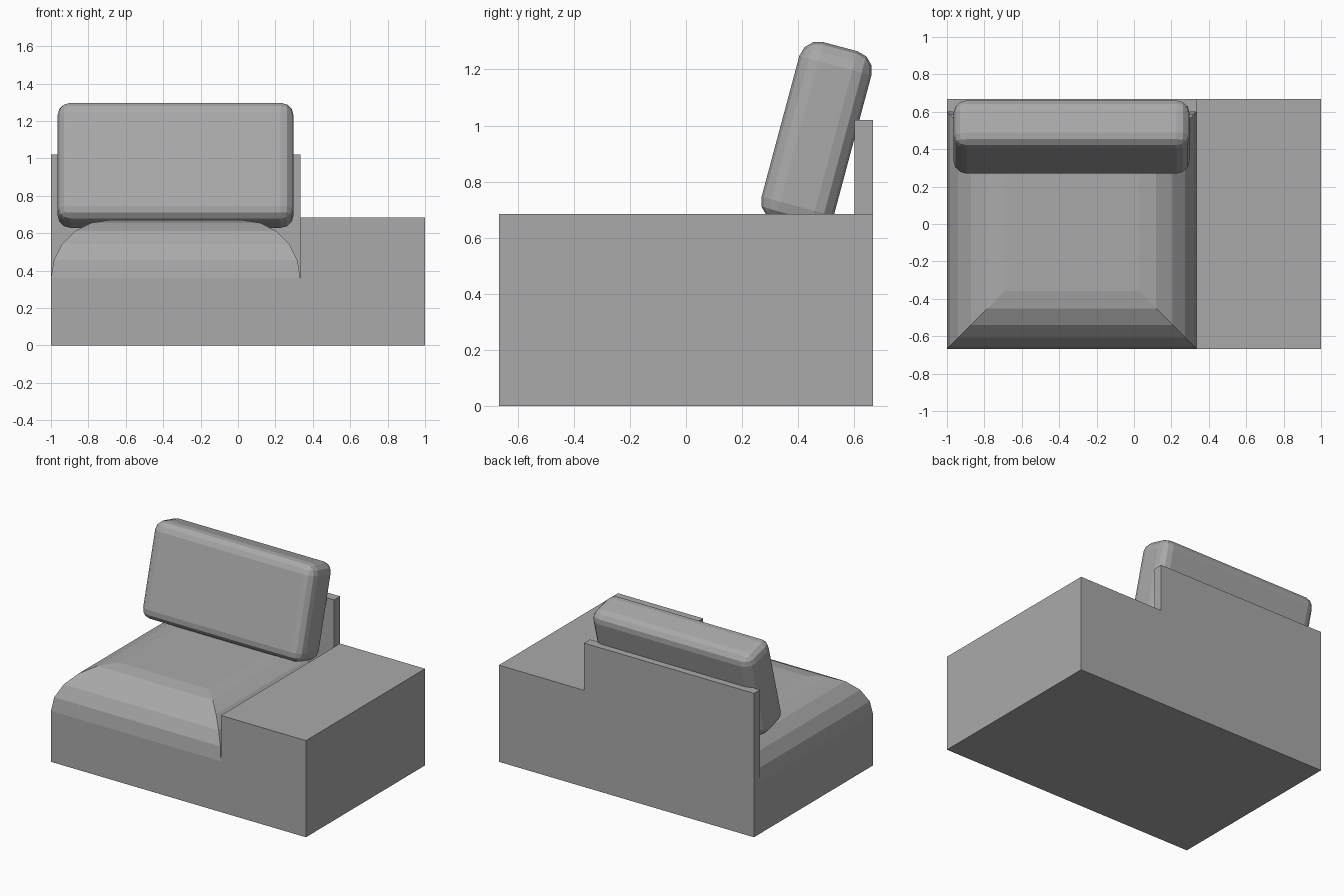
import bpy, bmesh
from math import radians
from mathutils import Vector, Matrix

cube = bpy.data.objects.get("Cube")
if cube:
    bpy.data.objects.remove(cube, do_unlink=True)

grey = bpy.data.materials.new("grey_fabric")
grey.use_nodes = True
grey.diffuse_color = (0.4, 0.4, 0.4, 1)
grey.node_tree.nodes["Principled BSDF"].inputs["Base Color"].default_value = (0.4, 0.4, 0.4, 1)


def box(name, low, high, bevel=0, segments=1, top_only=False):
    """Box between two corners, with all edges or just the top rim rounded."""
    low, high = Vector(low), Vector(high)
    centre, size = (low + high) / 2, high - low
    bm = bmesh.new()
    bmesh.ops.create_cube(bm, size=1, matrix=Matrix.Diagonal((*size, 1)))
    if bevel:
        edges = [e for e in bm.edges
                 if not top_only or all(v.co.z > 0 for v in e.verts)]
        bmesh.ops.bevel(bm, geom=edges, offset=bevel, segments=segments,
                        profile=0.5, affect='EDGES', clamp_overlap=True)
    mesh = bpy.data.meshes.new(name)
    bm.to_mesh(mesh)
    bm.free()
    mesh.materials.append(grey)
    obj = bpy.data.objects.new(name, mesh)
    obj.location = centre
    bpy.context.collection.objects.link(obj)
    return obj


LEFT, SPLIT, RIGHT = -1, 0.333, 1
FRONT, BACK, REST = -0.667, 0.667, 0.6

# Seat with a broad rounded top rim and mitred corners
box("seat", (LEFT, FRONT, 0), (SPLIT, REST, 0.67), 0.31, 5, top_only=True)

# Wide flat side table and thin upright behind the seat
box("side_table", (SPLIT, FRONT, 0), (RIGHT, BACK, 0.685))
box("backrest", (LEFT, REST, 0), (SPLIT, BACK, 1.02))

# Back cushion leaning against the upright
cushion = box("back_cushion", (-0.965, 0.332, 0.633), (0.297, 0.598, 1.292), 0.07, 3)
cushion.rotation_euler.x = radians(-15)
